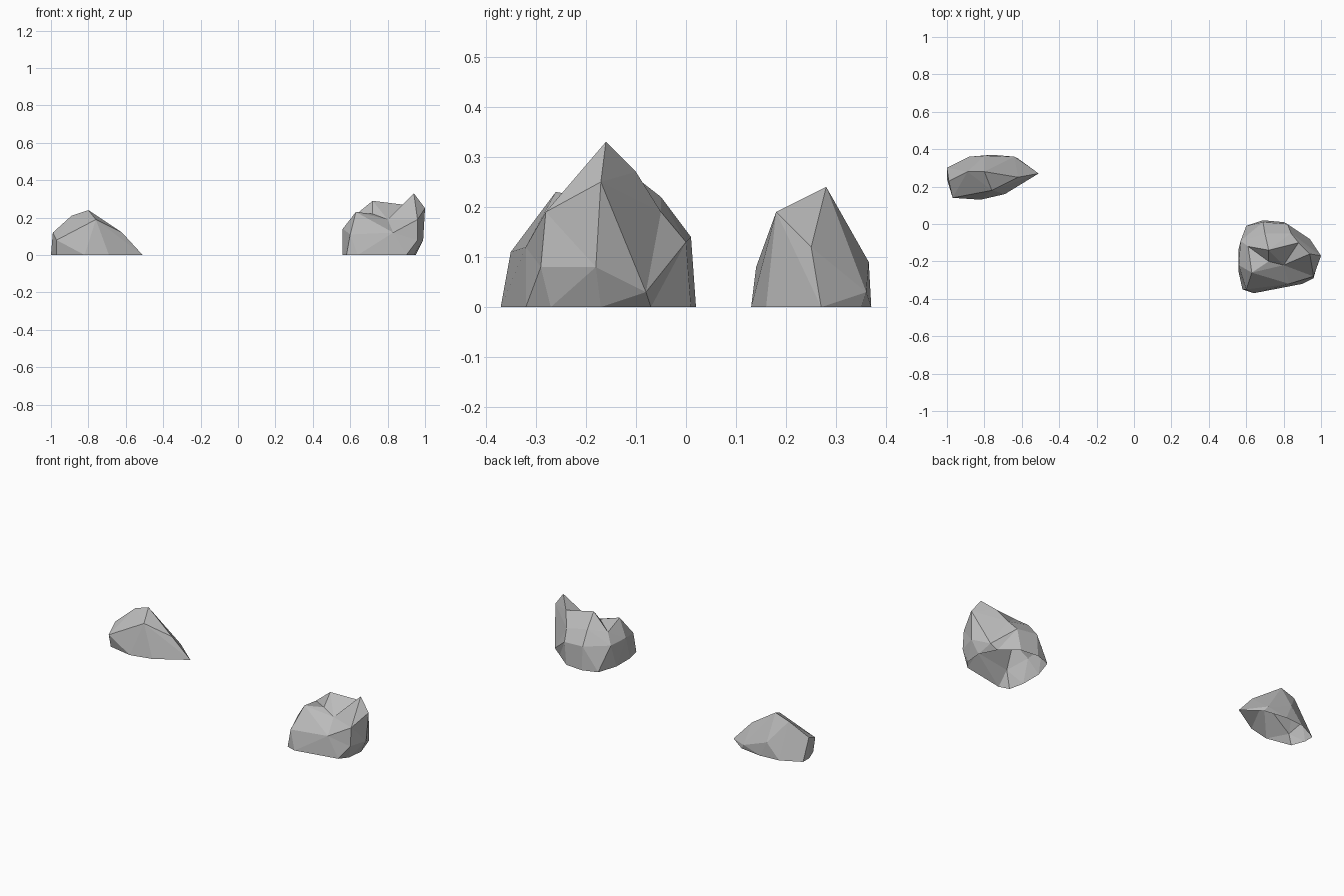
import bpy
import bmesh
from mathutils import Vector

cube = bpy.data.objects.get("Cube")
if cube:
    bpy.data.objects.remove(cube, do_unlink=True)

# Plain grey stone
stone = bpy.data.materials.new("grey_stone")
stone.use_nodes = True
colour = (0.5, 0.5, 0.5, 1)
stone.diffuse_color = colour
stone.node_tree.nodes["Principled BSDF"].inputs["Base Color"].default_value = colour


def make_rock(name, base, shoulder, crest, heart=None):
    """Wrap a faceted shell, open underneath, around corners given in hundredths.
    With a heart point the corners are wrapped by direction, so hollows survive."""
    corners = [Vector((x, y, 0)) / 100 for x, y in base]
    corners += [Vector(corner) / 100 for corner in shoulder + crest]
    bm = bmesh.new()
    verts = []
    for corner in corners:
        if heart:
            verts.append(bm.verts.new((corner - heart).normalized()))
        else:
            verts.append(bm.verts.new(corner))
    bmesh.ops.convex_hull(bm, input=verts)
    for vert, corner in zip(verts, corners):
        if vert.is_valid:
            vert.co = corner

    # Open the underside
    underside = [f for f in bm.faces if all(v.co.z < 0.001 for v in f.verts)]
    bmesh.ops.delete(bm, geom=underside, context="FACES")
    loose = [v for v in bm.verts if not v.link_faces]
    bmesh.ops.delete(bm, geom=loose, context="VERTS")

    mesh = bpy.data.meshes.new(name)
    bm.to_mesh(mesh)
    bm.free()
    mesh.materials.append(stone)
    rock = bpy.data.objects.new(name, mesh)
    bpy.context.collection.objects.link(rock)
    return rock


# Small wedge-shaped rock with a long pointed toe
make_rock(
    "small_rock",
    base=[(-100, 24), (-97, 16), (-82, 13), (-69, 16), (-51, 27),
          (-62, 35), (-76, 37), (-88, 36), (-100, 30)],
    shoulder=[(-97, 14, 8), (-99, 23, 12), (-62, 25, 12),
              (-64, 36, 3), (-80, 36.5, 9)],
    crest=[(-80, 28, 24), (-89, 28, 21), (-76, 18, 19)],
)

# Large rock with a hollow between its front lip, back ridge and side spike
make_rock(
    "large_rock",
    base=[(94, -27), (90, -32), (64, -37), (58, -35), (56, -26), (56, -13),
          (60, -1), (69, 2), (80, 1), (90, -7), (95, -17)],
    shoulder=[(96, -29, 8), (99, -18, 8), (94, -8, 3), (83, -32, 12),
              (60, -35, 11), (56, -22, 14), (57, -9, 14), (69, 1, 14),
              (82, 0, 13)],
    crest=[(100, -17, 25), (96, -28, 19), (63, -26, 23), (61, -12, 20),
           (72, -20, 22), (80, -22, 19), (94, -16, 33), (88, -10, 27),
           (72, -14, 29), (70, -5, 22), (84, -5, 19)],
    heart=Vector((0.78, -0.17, 0)),
)
